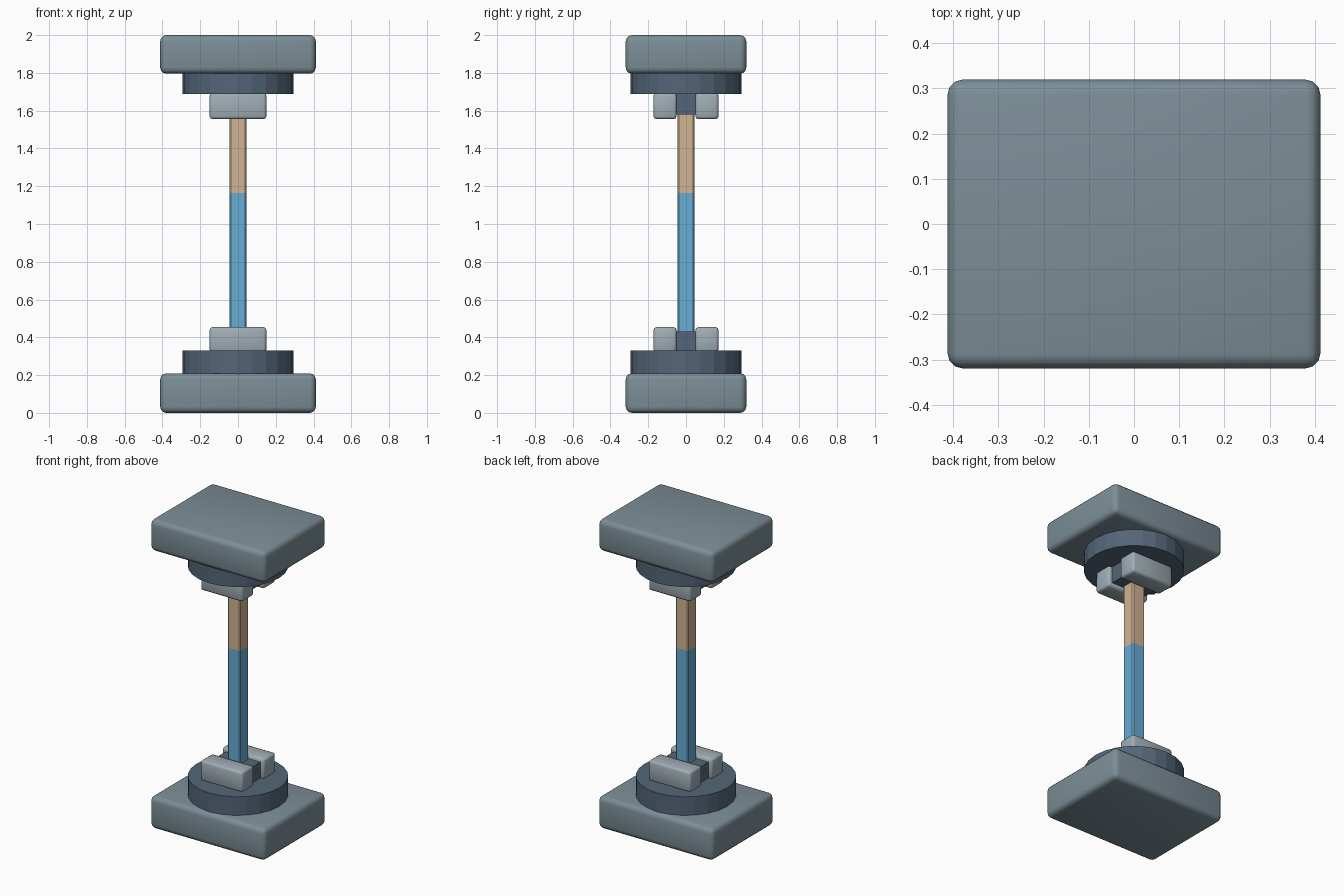
import bpy, math

if "Cube" in bpy.data.objects:
    bpy.data.objects.remove(bpy.data.objects["Cube"])


def material(name, rgb):
    m = bpy.data.materials.new(name)
    lin = [(c / 255 / 12.92) if c < 11 else ((c / 255 + 0.055) / 1.055) ** 2.4 for c in rgb]
    m.diffuse_color = (*lin, 1)
    m.use_nodes = True
    m.node_tree.nodes["Principled BSDF"].inputs["Base Color"].default_value = m.diffuse_color
    return m


SLAB = material("blue grey", (124, 142, 151))
DISK = material("dark slate", (84, 101, 120))
JAW = material("light steel", (160, 173, 181))
BLUE = material("sky blue", (104, 171, 212))
TAN = material("warm tan", (209, 180, 147))


def finish(obj, name, mat, bevel=0, segments=2):
    obj.name = name
    obj.data.materials.append(mat)
    if bevel:
        mod = obj.modifiers.new("rounding", 'BEVEL')
        mod.width, mod.segments = bevel, segments
        bpy.ops.object.modifier_apply(modifier=mod.name)
        bpy.ops.object.shade_smooth_by_angle(angle=math.radians(50))
    return obj


def box(name, x, y, z, mat, bevel=0, segments=2):
    """Box from (min, max) pairs."""
    bpy.ops.mesh.primitive_cube_add(size=1, location=[sum(p) / 2 for p in (x, y, z)])
    obj = bpy.context.object
    obj.scale = [p[1] - p[0] for p in (x, y, z)]
    bpy.ops.object.transform_apply(location=False, rotation=False, scale=True)
    return finish(obj, name, mat, bevel, segments)


def rod(name, z0, z1, mat):
    """Square bar with softened long edges only."""
    w, b = 0.045, 0.008
    ring = [(w, b - w), (w, w - b), (w - b, w), (b - w, w),
            (-w, w - b), (-w, b - w), (b - w, -w), (w - b, -w)]
    verts = [(x, y, z) for z in (z0, z1) for x, y in ring]
    faces = [(i, (i + 1) % 8, (i + 1) % 8 + 8, i + 8) for i in range(8)]
    faces += [tuple(range(7, -1, -1)), tuple(range(8, 16))]
    mesh = bpy.data.meshes.new(name)
    mesh.from_pydata(verts, [], faces)
    obj = bpy.data.objects.new(name, mesh)
    bpy.context.collection.objects.link(obj)
    mesh.materials.append(mat)


# Lower and upper grips: (name, slab, disk, jaw and centre block heights)
grips = [("lower", (0, 0.209), (0.205, 0.329), (0.32, 0.454), (0.32, 0.431)),
         ("upper", (1.796, 2), (1.687, 1.80), (1.555, 1.695), (1.58, 1.695))]
for side, slab, disk, jaw, block in grips:
    box(side + "_slab", (-0.412, 0.412), (-0.319, 0.319), slab, SLAB, 0.032, 3)

    bpy.ops.mesh.primitive_cylinder_add(vertices=24, radius=0.295, depth=disk[1] - disk[0],
                                        location=(0, 0, sum(disk) / 2))
    finish(bpy.context.object, side + "_disk", DISK)

    box(side + "_centre_block", (-0.125, 0.125), (-0.055, 0.055), block, DISK)
    for name, s in (("front", -1), ("back", 1)):
        box(f"{side}_{name}_jaw", (-0.15, 0.15), sorted((s * 0.05, s * 0.172)), jaw, JAW, 0.015)

# Two-tone test bar held between the grips
rod("bar_lower", 0.40, 1.163, BLUE)
rod("bar_upper", 1.163, 1.60, TAN)
